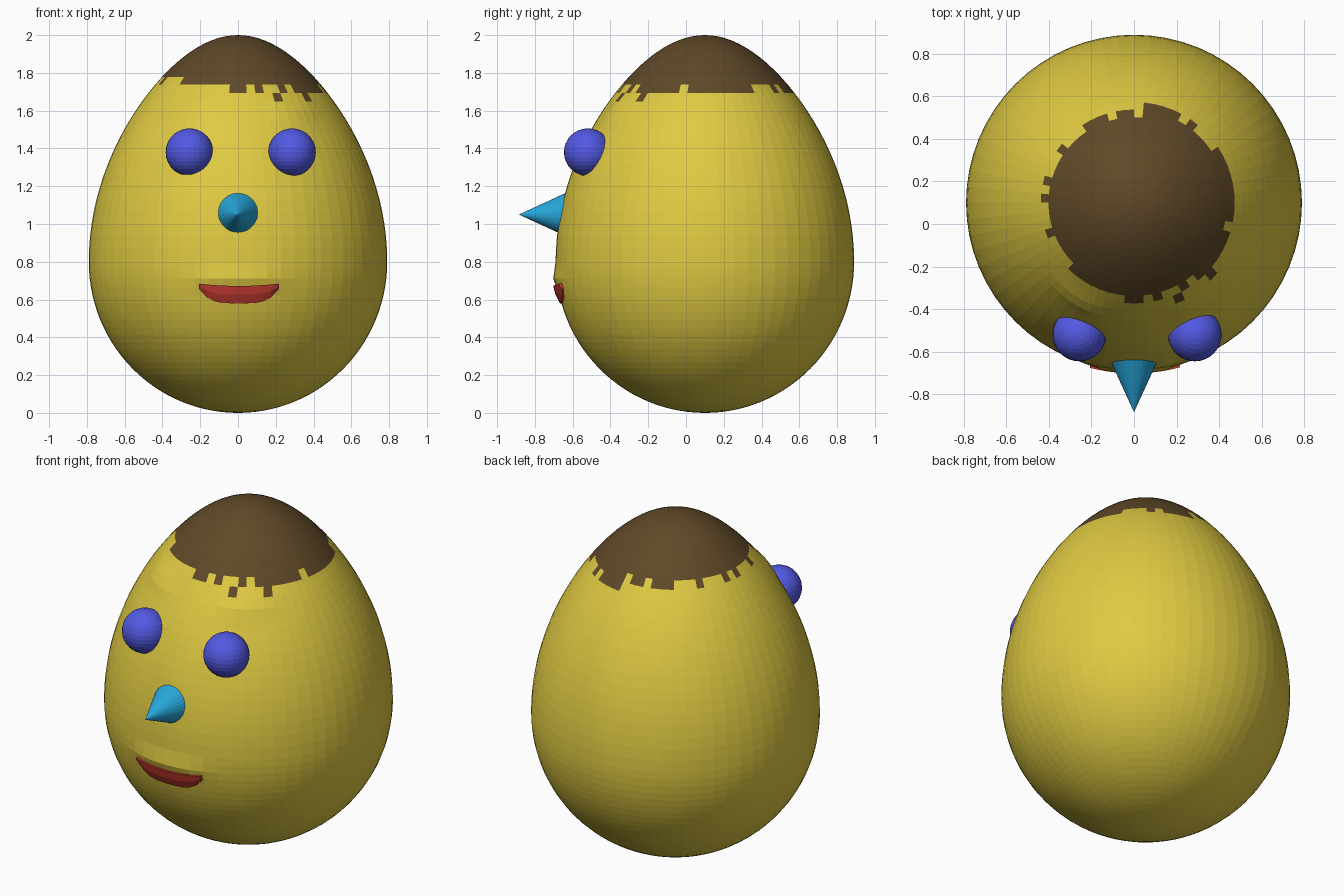
import bpy, bmesh, math, random
from mathutils import Matrix, Vector

if "Cube" in bpy.data.objects:
    bpy.data.objects.remove(bpy.data.objects["Cube"])

random.seed(4)
CY = 0.10          # egg axis in y
SEG, RINGS = 64, 56


def material(name, rgb):
    m = bpy.data.materials.new(name)
    m.diffuse_color = (*rgb, 1)
    m.use_nodes = True
    m.node_tree.nodes["Principled BSDF"].inputs["Base Color"].default_value = m.diffuse_color
    return m


yellow = material("yellow", (0.74, 0.59, 0.055))
brown = material("brown", (0.115, 0.066, 0.021))
blue = material("blue", (0.085, 0.10, 0.76))
cyan = material("cyan", (0.02, 0.39, 0.71))
red = material("red", (0.58, 0.045, 0.032))


def finish(bm, name, *mats):
    bmesh.ops.recalc_face_normals(bm, faces=bm.faces[:])
    me = bpy.data.meshes.new(name)
    bm.to_mesh(me)
    bm.free()
    for m in mats:
        me.materials.append(m)
    ob = bpy.data.objects.new(name, me)
    bpy.context.collection.objects.link(ob)
    return ob


def egg_radius(z):
    s = (z - 0.8) / (1.2 if z > 0.8 else 0.8)
    r = 0.79 * math.sqrt(max(0, 1 - s * s))
    return r * (1 - 0.18 * s * s) if s > 0 else r


def front_y(x, z):
    return CY - math.sqrt(max(0, egg_radius(z) ** 2 - x * x))


def bump(x, z, cx, cz, wx, wz, h):
    return h * math.exp(-((x - cx) / wx) ** 4 - ((z - cz) / wz) ** 2)


# egg body with slight brow and lip bulges, brown cap with a ragged edge
bm = bmesh.new()
rows = []
for i in range(1, RINGS):
    t = -math.pi / 2 + math.pi * i / RINGS
    z = 0.8 + (1.2 if t > 0 else 0.8) * math.sin(t)
    row = []
    for j in range(SEG):
        a = 2 * math.pi * j / SEG
        r = egg_radius(z)
        x, y = r * math.cos(a), r * math.sin(a)
        if y < 0:
            out = bump(x, z, 0, 0.71, 0.23, 0.05, 0.018)
            out += bump(x, z, 0.30, 1.60, 0.12, 0.06, 0.018)
            out += bump(x, z, -0.27, 1.62, 0.12, 0.06, 0.015)
            y -= out
        row.append(bm.verts.new((x, y + CY, z)))
    rows.append(row)
bottom, top = bm.verts.new((0, CY, 0)), bm.verts.new((0, CY, 2))
edge_noise = [random.uniform(-0.03, 0.03) for _ in range(SEG)]
for j in range(SEG):
    k = (j + 1) % SEG
    column = [bm.faces.new((bottom, rows[0][k], rows[0][j]))]
    for lo, hi in zip(rows, rows[1:]):
        column.append(bm.faces.new((lo[j], lo[k], hi[k], hi[j])))
    column.append(bm.faces.new((rows[-1][j], rows[-1][k], top)))
    for f in column:
        c = f.calc_center_median()
        f.material_index = int(c.z > 1.735 - 0.07 * c.x + edge_noise[j])
        # stray tufts on the forehead
        for sx in (0.21, 0.37):
            if c.y < 0 and abs(c.x - sx) < 0.02 and abs(c.z - 1.66) < 0.022:
                f.material_index = 1
finish(bm, "egg_body", yellow, brown)

# eyes
for name, x in (("left_eye", -0.257), ("right_eye", 0.286)):
    bm = bmesh.new()
    bmesh.ops.create_uvsphere(bm, u_segments=32, v_segments=16, radius=0.126,
                              matrix=Matrix.Translation((x, -0.52, 1.38)))
    finish(bm, name, blue)

# cone nose pointing forwards
bm = bmesh.new()
bmesh.ops.create_cone(bm, cap_ends=True, segments=32, radius1=0.115, radius2=0, depth=0.25,
                      matrix=Matrix.Translation((0, -0.76, 1.05)) @ Matrix.Rotation(math.pi / 2, 4, 'X'))
finish(bm, "nose", cyan)

# smiling mouth: closed strip that follows the egg surface
bm = bmesh.new()
N = 10
sections = []
for i in range(N + 1):
    u = -1 + 2 * i / N
    x = 0.005 + 0.212 * u
    z_top = 0.672 + 0.012 * u * u
    z_low = 0.58 + 0.075 * abs(u) ** 4
    z_mid = (z_top + z_low) / 2
    pts = [(z_top, -0.03), (z_top, 0.023), (z_mid, 0.020), (z_low, 0.008), (z_low, -0.03)]
    sections.append([bm.verts.new((x, front_y(x, z) - d, z)) for z, d in pts])
for a, b in zip(sections, sections[1:]):
    for j in range(5):
        k = (j + 1) % 5
        bm.faces.new((a[j], a[k], b[k], b[j]))
bm.faces.new(sections[0])
bm.faces.new(sections[-1])
finish(bm, "mouth", red)
